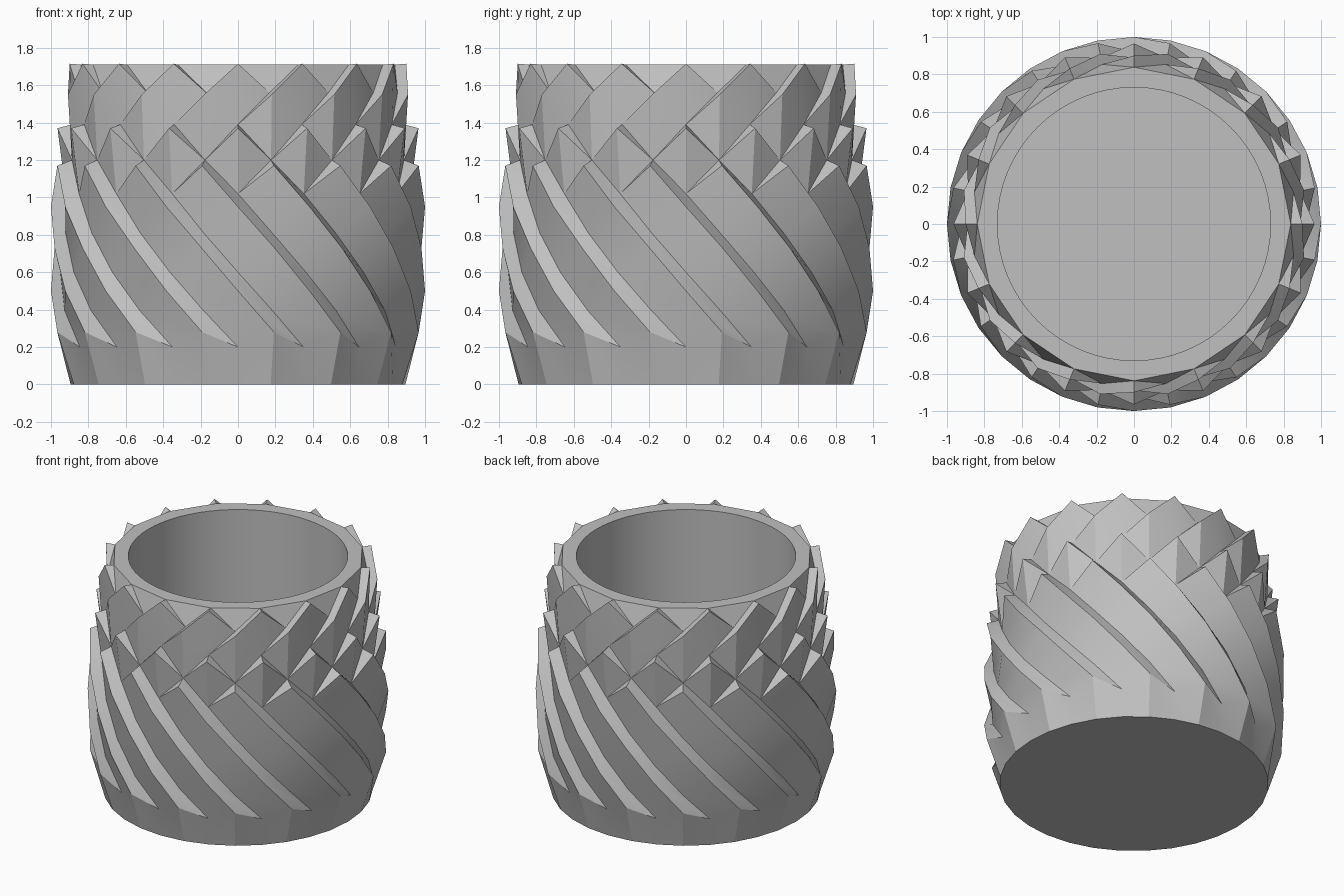
import bpy, bmesh, math

if "Cube" in bpy.data.objects:
    bpy.data.objects.remove(bpy.data.objects["Cube"])

FINS = 16
STEPS = FINS * 2          # half-fin steps around the pot
HOLE_R, RIM_Z, FLOOR_Z = 0.73, 1.71, 0.12
SUB = 4                   # bore segments per fin

bm = bmesh.new()
cache = {}


def polar(turn, r, z):
    a = 2 * math.pi * turn
    return (r * math.sin(a), -r * math.cos(a), z)


def P(step, ring):
    """Vertex of a named ring (radius, height) at a half-fin step."""
    key = (step % STEPS, ring)
    if key not in cache:
        cache[key] = bm.verts.new(polar(key[0] / STEPS, *ring))
    return cache[key]


def face(*pts):
    bm.faces.new([P(*p) for p in pts])


# Spiral fins: outer ridge and recessed valley, top to bottom
RIDGE = [(0.985, 1.17), (1.0, 0.95), (1.0, 0.73), (1.0, 0.50), (0.985, 0.28)]
VALLEY = [(0.92, 1.02), (0.94, 0.81), (0.95, 0.60), (0.945, 0.395), (0.915, 0.20)]
BASE = (0.895, 0.0)

# Scale rows above the fins: projecting tips and the points behind them
TIP_A, BACK_A = RIDGE[0], (0.905, 1.20)
TIP_B, BACK_B = (0.965, 1.37), (0.89, 1.39)
TIP_C, BACK_C = (0.927, 1.55), (0.87, 1.56)
TIP_D, BACK_D = (0.90, RIM_Z + 0.005), (0.838, RIM_Z)

for i in range(FINS):
    s = 2 * i
    # fin step face and fin panel
    for m in range(4):
        a, b = s + 1 + m, s + 2 + m
        face((a, RIDGE[m]), (a + 1, RIDGE[m + 1]), (b + 1, VALLEY[m + 1]), (b, VALLEY[m]))
        face((b, VALLEY[m]), (b + 1, VALLEY[m + 1]), (b + 2, RIDGE[m + 1]), (b + 1, RIDGE[m]))
    # tapered foot
    face((s + 5, RIDGE[4]), (s + 5, BASE), (s + 6, BASE), (s + 6, VALLEY[4]))
    face((s + 6, VALLEY[4]), (s + 6, BASE), (s + 7, BASE), (s + 7, RIDGE[4]))
    # ledges behind the fin tips
    face((s, VALLEY[0]), (s + 1, TIP_A), (s + 1, BACK_A))
    face((s + 1, TIP_A), (s + 2, VALLEY[0]), (s + 1, BACK_A))
    # second row: diamond scale and its ledges
    face((s + 2, VALLEY[0]), (s + 2, TIP_B), (s + 1, BACK_A))
    face((s + 2, VALLEY[0]), (s + 3, BACK_A), (s + 2, TIP_B))
    face((s + 1, BACK_A), (s + 2, TIP_B), (s + 2, BACK_B))
    face((s + 2, TIP_B), (s + 3, BACK_A), (s + 2, BACK_B))
    # top row: long slanted scale
    face((s + 1, BACK_A), (s + 1, TIP_C), (s, BACK_B))
    face((s + 1, BACK_A), (s + 2, BACK_B), (s + 1, TIP_C))
    face((s + 2, BACK_B), (s + 2, TIP_D), (s + 1, TIP_C))
    face((s + 2, BACK_B), (s + 3, BACK_C), (s + 2, TIP_D))
    # ledges and notch wall up to the rim
    face((s, BACK_B), (s + 1, TIP_C), (s + 1, BACK_C))
    face((s + 1, TIP_C), (s + 2, TIP_D), (s + 1, BACK_C))
    face((s + 1, BACK_C), (s + 2, TIP_D), (s + 2, BACK_D))
    face((s + 2, TIP_D), (s + 3, BACK_C), (s + 2, BACK_D))
    face((s + 1, BACK_C), (s + 2, BACK_D), (s, BACK_D))

# Underside
bm.faces.new([P(k, BASE) for k in range(STEPS)])

# Rim, bore wall and floor
n = FINS * SUB
lip = [bm.verts.new(polar(k / n, HOLE_R, RIM_Z)) for k in range(n)]
floor = [bm.verts.new(polar(k / n, HOLE_R, FLOOR_Z)) for k in range(n)]
for k in range(n):
    j = (k + 1) % n
    near = P(2 * (k // SUB) + (0 if k % SUB < SUB // 2 else 2), BACK_D)
    bm.faces.new([lip[k], lip[j], near])
    bm.faces.new([lip[k], lip[j], floor[j], floor[k]])
for i in range(FINS):
    bm.faces.new([P(2 * i, BACK_D), P(2 * i + 2, BACK_D), lip[i * SUB + SUB // 2]])
bm.faces.new(floor)

bmesh.ops.recalc_face_normals(bm, faces=bm.faces[:])
mesh = bpy.data.meshes.new("faceted_pot")
bm.to_mesh(mesh)
bm.free()
pot = bpy.data.objects.new("faceted_pot", mesh)
bpy.context.collection.objects.link(pot)

# Plain grey material
grey = bpy.data.materials.new("plain_grey")
grey.use_nodes = True
color = (0.53, 0.53, 0.53, 1.0)
grey.diffuse_color = color
grey.node_tree.nodes["Principled BSDF"].inputs["Base Color"].default_value = color
mesh.materials.append(grey)

bpy.ops.object.select_all(action="DESELECT")
pot.select_set(True)
bpy.context.view_layer.objects.active = pot
bpy.ops.object.shade_smooth_by_angle(angle=math.radians(20))
